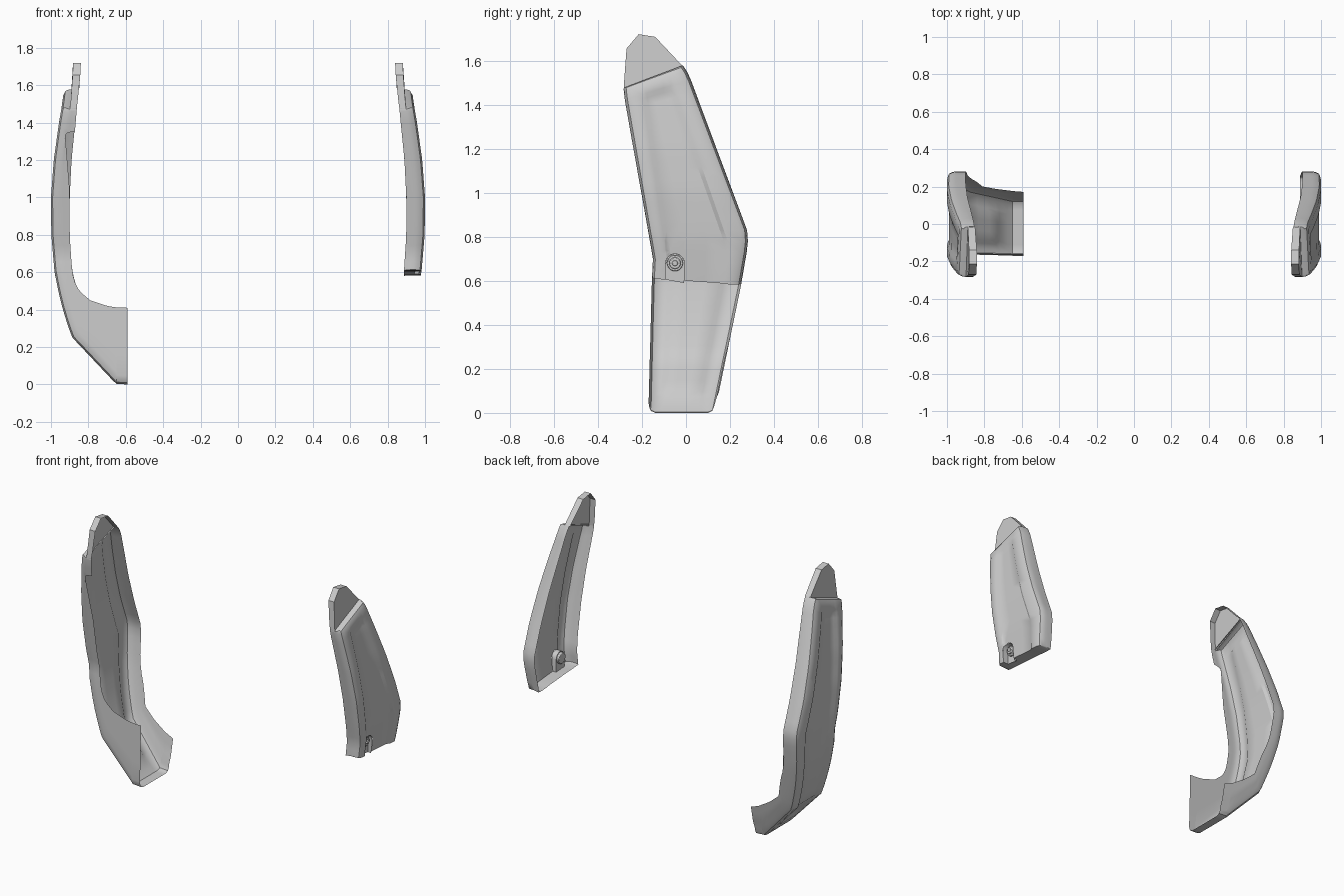
import bpy, bmesh, math
from mathutils import Vector

if "Cube" in bpy.data.objects:
    bpy.data.objects.remove(bpy.data.objects["Cube"])

def lerp_table(tab, z):
    if z <= tab[0][0]: return tab[0][1]
    for (a, u), (b, v) in zip(tab, tab[1:]):
        if z <= b: return u + (v - u) * (z - a) / (b - a)
    return tab[-1][1]

# Outer skin depth, outline and panel borders, all as functions of height
SKIN = [(0, .59), (.004, .65), (.02, .668), (.25, .885), (.32, .912), (.45, .95), (.6, .981),
        (.8, .998), (1.0, 1.0), (1.2, .985), (1.4, .957), (1.5, .94), (1.58, .93)]
Y_FRONT = [(0, -.17), (.6, -.155), (.7, -.15), (1.44, -.28), (1.48, -.283)]
Y_BACK = [(0, .13), (.58, .25), (.76, .281), (.82, .281), (1.54, .012), (1.58, -.015)]
P_FRONT = [(.08, -.1), (.65, -.07), (1.44, -.19)]
P_BACK = [(.08, .065), (.6, .165), (.78, .18), (1.49, -.06)]
# Inner rim of the flanges: depth and rise above the skin station
RIM = [(.6, .887), (.8, .9), (1.0, .9), (1.2, .89), (1.4, .87), (1.58, .853)]
LOW_F = [(0, .59), (.004, .65), (.1, .70), (.25, .79), (.4, .85), (.5, .878)]
LOW_B = [(0, .59), (.004, .65), (.1, .74), (.25, .81), (.4, .84), (.5, .87)]
RISE_F = [(0, .41), (.004, .408), (.1, .32), (.25, .2), (.4, .1), (.5, .06), (.65, 0)]
RISE_B = [(0, .2), (.004, .22), (.1, .18), (.25, .09), (.4, .06), (.5, .04), (.65, 0)]
NOTCH = [(.6, .887), (.8, .9), (1.04, .9), (1.346, .925), (1.353, .872), (1.58, .853)]

def skin_normal(z):
    if z < .01: return 0, -1
    d = (lerp_table(SKIN, z + .02) - lerp_table(SKIN, z - .02)) / .04
    l = math.hypot(1, d)
    return 1 / l, -d / l

def make_object(name, bm, angle=32):
    me = bpy.data.meshes.new(name)
    bm.to_mesh(me); bm.free()
    ob = bpy.data.objects.new(name, me)
    bpy.context.collection.objects.link(ob)
    bpy.ops.object.select_all(action='DESELECT')
    ob.select_set(True)
    bpy.context.view_layer.objects.active = ob
    bpy.ops.object.shade_smooth_by_angle(angle=math.radians(angle))
    return ob

def section(zf, zb, sunk, inset, long):
    """One cross-section from the front rim, over the skin, to the back rim."""
    yf, yb = lerp_table(Y_FRONT, zf), lerp_table(Y_BACK, zb)
    pf, pb = lerp_table(P_FRONT, zf), lerp_table(P_BACK, zb)
    g = .011 if inset else 0
    prof = [(yf, .045), (yf + .003, .026), (yf + .011, .009), (yf + .03, 0), (pf - .009, 0), (pf + .009, g),
            (pf * .67 + pb * .33, g), (pf * .33 + pb * .67, g),
            (pb - .009, g), (pb + .009, 0), (yb - .03, 0), (yb - .011, .009), (yb - .003, .026), (yb, .045)]
    pts = []
    for y, off in prof:
        z = zf + (zb - zf) * (y - yf) / (yb - yf)
        nx, nz = skin_normal(z)
        d = max(off, sunk)
        pts.append(Vector((lerp_table(SKIN, z) - nx * d, y, max(0, z - nz * d))))
    def flange(z, corner, low, rise, rim, outline):
        if long:
            x, ze = lerp_table(low + rim, z), z + lerp_table(rise, z)
        else:
            x, ze = lerp_table(rim, z), z
        out = []
        for t in (.33, .67, 1):
            zz = corner.z + (ze - corner.z) * t
            out.append(Vector((corner.x + (x - corner.x) * t, lerp_table(outline, zz), zz)))
        return out
    f = flange(zf, pts[0], LOW_F, RISE_F, NOTCH if long else RIM, Y_FRONT)
    b = flange(zb, pts[-1], LOW_B, RISE_B, RIM, Y_BACK)
    return f[::-1] + pts + b

def shell(side, long):
    ts = [0, .006, .025, .066, .086, .12, .1454, .1545] + [.2 + .05 * i for i in range(17)]
    rows = []
    for t in ts:
        sunk = {0: .02, .006: .008}.get(t, 0)
        rows.append(section(1.48 - .87 * t, 1.58 - t, sunk, t > .07, long))
    # top lip steps in towards the tab
    lip = [p.copy() for p in rows[0]]
    for p in lip: p.x = min(p.x, lerp_table(SKIN, p.z) - .05)
    rows.insert(0, lip)
    if long:
        for z in (.54, .48, .42, .36, .3, .25, .2, .14, .095, .075, .03, .012, .004, 0):
            rows.append(section(z, z, 0, z > .08, True))
    else:
        # closed lower end of the short shell
        rows.append([Vector((min(p.x, .887), p.y, p.z)) for p in rows[-1]])
    bm = bmesh.new()
    grid = [[bm.verts.new((p.x * side, p.y, p.z)) for p in r] for r in rows]
    for r, q in zip(grid, grid[1:]):
        for j in range(len(r) - 1):
            f = [r[j], q[j], q[j + 1], r[j + 1]]
            bm.faces.new(f if side > 0 else f[::-1])
    bmesh.ops.remove_doubles(bm, verts=bm.verts, dist=.0002)
    return bm

def tab(side, name):
    outline = [(-.283, 1.465), (-.28, 1.52), (-.27, 1.655), (-.215, 1.72), (-.14, 1.708), (-.015, 1.575)]
    outer = [(1.46, .9), (1.6, .886), (1.72, .882)]
    inner = [(1.46, .865), (1.6, .846), (1.72, .84)]
    bm = bmesh.new()
    a = [bm.verts.new((side * lerp_table(outer, z), y, z)) for y, z in outline]
    b = [bm.verts.new((side * lerp_table(inner, z), y, z)) for y, z in outline]
    faces = [a[::-1]] + [[a[i], a[i + 1], b[i + 1], b[i]] for i in range(len(a) - 1)]
    for f in faces:
        bm.faces.new(f if side > 0 else f[::-1])
    make_object(name, bm, 25)

# Long shell with curved foot, and the two top tabs
make_object("long_shell", shell(-1, True))
tab(-1, "long_shell_tab")
tab(1, "short_shell_tab")

# Short shell with an arched screw slot cut at its lower end
CY, CZ, R, FLOOR = -.05, .68, .042, .945
bm = shell(1, False)
def inside(f):
    c = f.calc_center_median()
    return c.x > FLOOR and c.z < CZ + R and abs(c.y - CY) < R and (
        c.z < CZ or math.hypot(c.y - CY, c.z - CZ) < R)
cuts = [((FLOOR, 0, 0), (1, 0, 0))]
for i in range(9):
    a = math.pi * i / 8
    n = (0, math.cos(a), math.sin(a))
    cuts.append(((0, CY + R * n[1], CZ + R * n[2]), n))
for co, n in cuts:
    fs = [f for f in bm.faces if f.calc_center_median().z < .8
          and any(v.co.x > .93 for v in f.verts)
          and min(v.co.y for v in f.verts) < CY + R and max(v.co.y for v in f.verts) > CY - R]
    geom = fs + list({e for f in fs for e in f.edges}) + list({v for f in fs for v in f.verts})
    bmesh.ops.bisect_plane(bm, geom=geom, plane_co=co, plane_no=n, dist=1e-5)
bmesh.ops.delete(bm, geom=[f for f in bm.faces if inside(f)], context='FACES')
make_object("short_shell", bm)

# Recessed arch lining
bm = bmesh.new()
arch = [(CY + R, .59)] + [(CY + R * math.cos(math.pi * i / 8), CZ + R * math.sin(math.pi * i / 8))
                          for i in range(9)] + [(CY - R, .605)]
a = [bm.verts.new((lerp_table(SKIN, z) - (.011 if y > -.075 else 0), y, z)) for y, z in arch]
b = [bm.verts.new((FLOOR, y, z)) for y, z in arch]
bm.faces.new(b)
for i in range(len(a) - 1):
    bm.faces.new((a[i], a[i + 1], b[i + 1], b[i]))
make_object("screw_recess", bm)

# Screw: washer, head and centre pin
for name, r, x0, x1 in (("screw_washer", .036, .93, .958), ("screw_head", .026, .95, .97),
                        ("screw_pin", .013, .96, .978)):
    bpy.ops.mesh.primitive_cylinder_add(vertices=24, radius=r, depth=x1 - x0,
                                        location=((x0 + x1) / 2, CY, CZ), rotation=(0, math.pi / 2, 0))
    ob = bpy.context.object
    ob.name = name
    m = ob.modifiers.new("bevel", 'BEVEL')
    m.width, m.segments = .004, 2
    bpy.ops.object.shade_smooth_by_angle(angle=math.radians(35))
